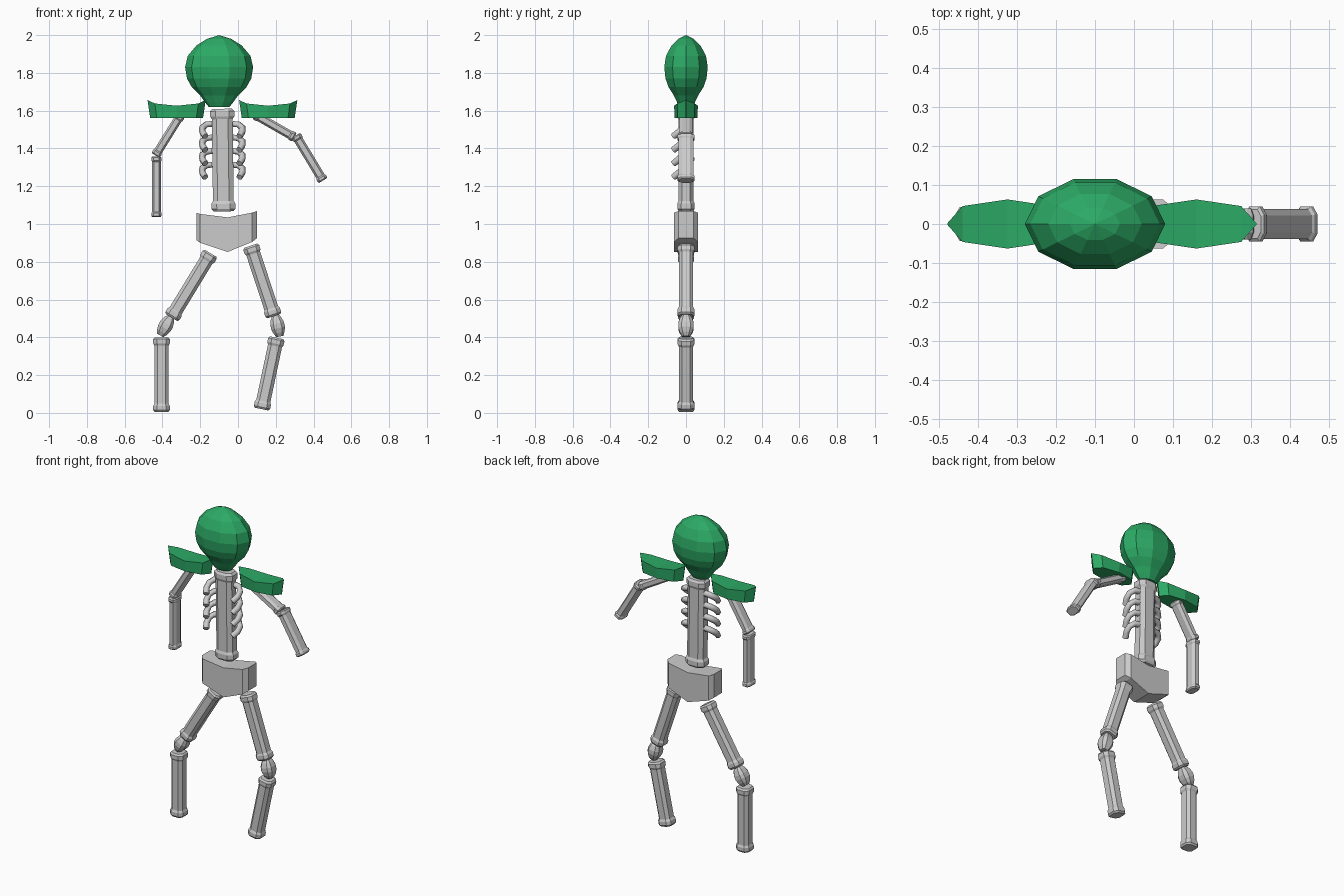
import bpy, bmesh, math
from mathutils import Vector

if "Cube" in bpy.data.objects:
    bpy.data.objects.remove(bpy.data.objects["Cube"])

green = bpy.data.materials.new("green")
green.diffuse_color = (0.025, 0.40, 0.13, 1)
green.use_nodes = True
green.node_tree.nodes["Principled BSDF"].inputs["Base Color"].default_value = green.diffuse_color


def loft(name, rings, mat=None):
    """Skin a list of equal-length point rings and cap both ends."""
    bm = bmesh.new()
    vs = [[bm.verts.new(p) for p in r] for r in rings]
    n = len(vs[0])
    for a, b in zip(vs, vs[1:]):
        for i in range(n):
            j = (i + 1) % n
            bm.faces.new((a[i], a[j], b[j], b[i]))
    bm.faces.new(vs[0][::-1])
    bm.faces.new(vs[-1])
    bmesh.ops.remove_doubles(bm, verts=bm.verts, dist=1e-5)
    bmesh.ops.recalc_face_normals(bm, faces=bm.faces)
    me = bpy.data.meshes.new(name)
    bm.to_mesh(me)
    bm.free()
    ob = bpy.data.objects.new(name, me)
    bpy.context.collection.objects.link(ob)
    if mat:
        me.materials.append(mat)
    return ob


OCT = [(1, .55), (.55, 1), (-.55, 1), (-1, .55),
       (-1, -.55), (-.55, -1), (.55, -1), (1, -.55)]


def limb(name, a, b, w, d, profile):
    """Octagonal limb in the xz plane; profile = (distance, scale)."""
    a, b = Vector((a[0], 0, a[1])), Vector((b[0], 0, b[1]))
    t = (b - a).normalized()
    y = Vector((0, 1, 0))
    s = y.cross(t)
    return loft(name, [[a + t * h + s * (u * w * k) + y * (v * d * k) for u, v in OCT]
                       for h, k in profile])


def bone(name, a, b, w, d, c=0.04):
    L = math.dist(a, b)
    ends = [(0, .82), (.25 * c, 1), (.8 * c, 1), (1.1 * c, .86)]
    limb(name, a, b, w, d, ends + [(L - h, k) for h, k in reversed(ends)])


# legs and knees
bone("left_thigh", (-.145, .845), (-.352, .505), .043, .043)
bone("left_shin", (-.405, .40), (-.405, .005), .044, .044)
bone("right_thigh", (.067, .885), (.19, .512), .044, .044)
bone("right_shin", (.205, .398), (.125, .02), .044, .044)
knee = [(0, .5), (.02, .8), (.045, 1), (.07, 1), (.095, .8), (.115, .5)]
limb("left_knee", (-.355, .51), (-.412, .41), .037, .041, knee)
limb("right_knee", (.198, .517), (.222, .403), .037, .041, knee)

# arms
bone("left_upper_arm", (-.305, 1.575), (-.437, 1.363), .026, .040, .025)
bone("left_forearm", (-.432, 1.357), (-.432, 1.037), .027, .044, .025)
bone("right_upper_arm", (.09, 1.578), (.298, 1.459), .026, .040, .025)
bone("right_forearm", (.306, 1.469), (.45, 1.23), .028, .045, .025)

# spine
bone("spine", (-.077, 1.067), (-.084, 1.61), .064, .046, .05)

# pelvis: columns across x as (x, half depth, bottom z, top z)
cols = [(-.22, .04, .915, 1.06), (-.2, .063, .90, 1.053), (-.055, .063, .852, 1.035),
        (.075, .063, .905, 1.06), (.10, .04, .925, 1.068)]
loft("pelvis", [[(x, -d, b), (x, d, b), (x, d, t), (x, -d, t)] for x, d, b, t in cols])

# ribs: four curved tubes on each side of the spine
for side in (-1, 1):
    for i in range(4):
        z0 = 1.53 - .072 * i
        cu = bpy.data.curves.new("rib", 'CURVE')
        cu.dimensions = '3D'
        cu.bevel_depth = .021
        cu.bevel_resolution = 1
        cu.use_fill_caps = True
        sp = cu.splines.new('POLY')
        path = [(.055, .01, 0), (.085, .008, -.003), (.106, -.012, -.02),
                (.106, -.038, -.043), (.09, -.066, -.066)]
        sp.points.add(len(path) - 1)
        for p, (x, y, z) in zip(sp.points, path):
            p.co = (-.083 + side * x, y, z0 + z, 1)
            p.radius = .85
        ob = bpy.data.objects.new("rib", cu)
        bpy.context.collection.objects.link(ob)

# head: ten-sided bulb, flattened front to back
head = [(1.62, .055), (1.645, .075), (1.68, .10), (1.725, .145), (1.77, .17),
        (1.83, .18), (1.89, .166), (1.945, .12), (1.98, .064), (2.0, 0)]
loft("head", [[(-.10 + r * math.cos(k * math.pi / 5), .672 * r * math.sin(k * math.pi / 5), z)
               for k in range(10)] for z, r in head], green)

# shoulder pads: columns across with upturned ends and slanted tips
for name, cx in (("left_shoulder_pad", -.325), ("right_shoulder_pad", .16)):
    pads = [(-.154, .002, .03), (-.115, .046, .012), (0, .063, 0),
            (.115, .046, .012), (.154, .002, .03)]
    rings = []
    for x, d, up in pads:
        t, bx = 1.626 + up, x * .91
        rings.append([(cx + bx, -d * .95, 1.562), (cx + bx, d * .95, 1.562),
                      (cx + x, d, t), (cx + x, -d, t)])
    loft(name, rings, green)
